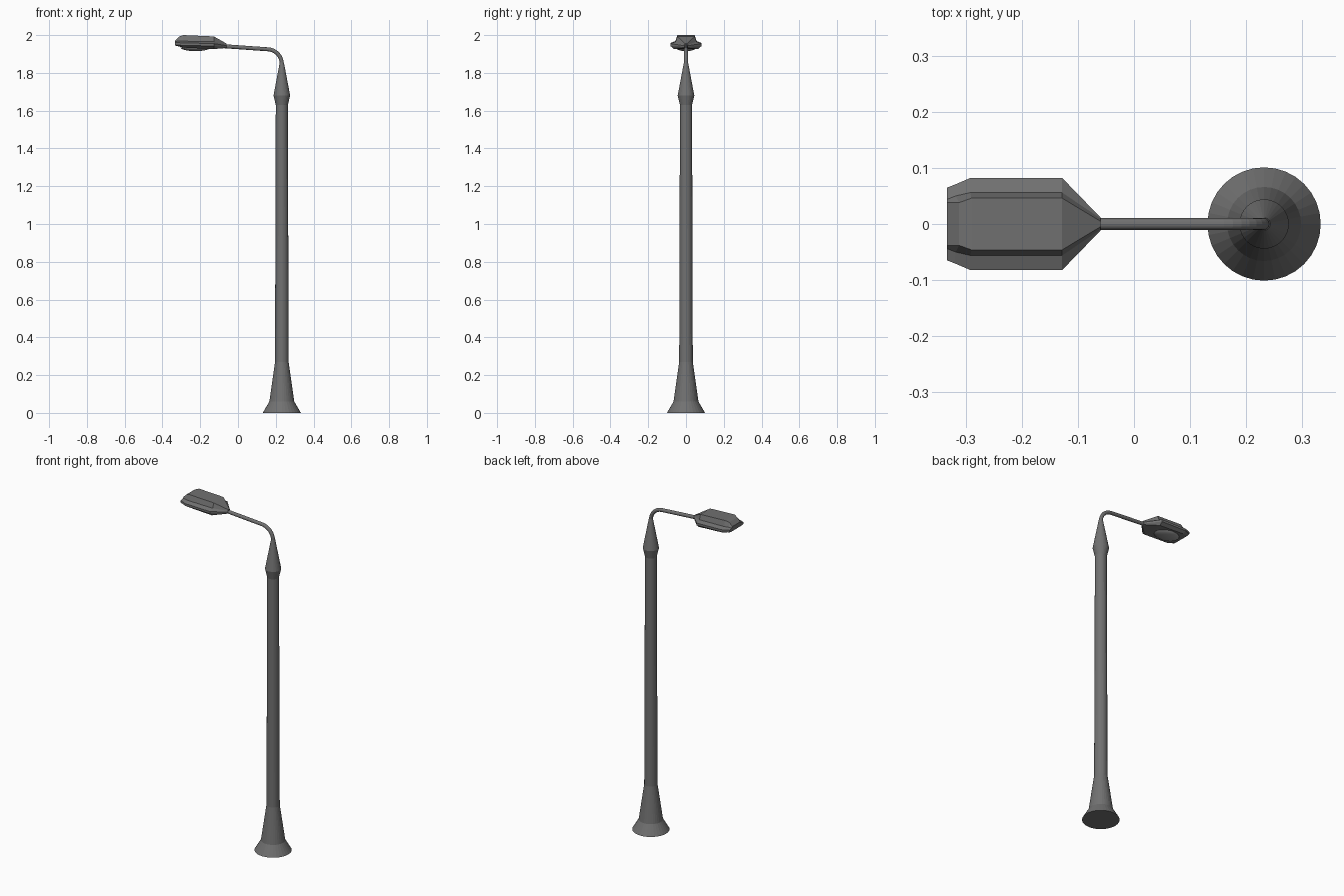
import bpy, bmesh, math
from mathutils import Vector

if "Cube" in bpy.data.objects:
    bpy.data.objects.remove(bpy.data.objects["Cube"])

POLE_X = 0.232


def material(name, value):
    mat = bpy.data.materials.new(name)
    mat.diffuse_color = (value, value, value, 1)
    mat.use_nodes = True
    mat.node_tree.nodes["Principled BSDF"].inputs["Base Color"].default_value = mat.diffuse_color
    return mat


dark = material("dark_metal", 0.165)
glass = material("lens_grey", 0.3)


def make_object(name, rings, mat):
    """Skin a list of equal-length closed rings, capping both ends."""
    bm = bmesh.new()
    loops = [[bm.verts.new(p) for p in ring] for ring in rings]
    n = len(loops[0])
    for a, b in zip(loops, loops[1:]):
        for i in range(n):
            j = (i + 1) % n
            bm.faces.new((a[i], a[j], b[j], b[i]))
    bm.faces.new(loops[0])
    bm.faces.new(loops[-1])
    bmesh.ops.recalc_face_normals(bm, faces=bm.faces)
    mesh = bpy.data.meshes.new(name)
    bm.to_mesh(mesh)
    bm.free()
    mesh.materials.append(mat)
    obj = bpy.data.objects.new(name, mesh)
    bpy.context.collection.objects.link(obj)
    return obj


def circle(radius, n):
    return [(radius * math.cos(2 * math.pi * i / n),
             radius * math.sin(2 * math.pi * i / n)) for i in range(n)]


# Pole: flared foot, shaft, collar and pointed cap
profile = [(0.101, 0), (0.066, 0.06), (0.036, 0.27), (0.032, 1.63),
           (0.044, 1.68), (0.011, 1.855)]
make_object("pole", [[(POLE_X + x, y, z) for x, y in circle(r, 32)]
                     for r, z in profile], dark)

# Arm: bent tube from the cap to the lamp head
bend_r, tilt = 0.078, math.radians(4)
path = [(POLE_X, 1.82, 0)]
for i in range(9):
    a = (math.pi / 2 - tilt) * i / 8
    path.append((POLE_X - bend_r + bend_r * math.cos(a),
                 1.847 + bend_r * math.sin(a), a))
path.append((-0.075, path[-1][1] + (path[-1][0] + 0.075) * math.tan(tilt), path[-1][2]))
rings = []
for px, pz, a in path:
    side = Vector((math.cos(a), 0, math.sin(a)))
    rings.append([Vector((px, 0, pz)) + side * u + Vector((0, v, 0))
                  for u, v in circle(0.0105, 16)])
make_object("arm", rings, dark)


# Lamp head: half sections (x, half width, z) from top to bottom, mirrored in y
def mirrored(half):
    return ([(x, w, z) for x, w, z in half]
            + [(x, -w, z) for x, w, z in reversed(half)])


tip = [(-0.333, w, z) for w, z in
       [(0.038, 1.972), (0.044, 1.966), (0.065, 1.960), (0.065, 1.948), (0.050, 1.945)]]
nose = [(-0.312, 0.038, 1.992), (-0.318, 0.050, 1.968), (-0.320, 0.070, 1.960),
        (-0.320, 0.070, 1.947), (-0.318, 0.054, 1.941)]
shoulder = [(-0.290, 0.046, 2.0), (-0.292, 0.056, 1.968), (-0.292, 0.082, 1.959),
            (-0.292, 0.082, 1.946), (-0.290, 0.064, 1.934)]
rear = [(-0.128, 0.046, 1.993), (-0.128, 0.056, 1.965), (-0.128, 0.082, 1.955),
        (-0.128, 0.082, 1.942), (-0.128, 0.064, 1.926)]
neck = [(-0.060, w, 1.943 + dz) for w, dz in
        [(0.005, 0.012), (0.010, 0.007), (0.012, 0.001), (0.010, -0.006), (0.005, -0.011)]]
make_object("lamp_head", [mirrored(s) for s in (tip, nose, shoulder, rear, neck)], dark)

# Lens: shallow dome under the head
steps = 6
rings = []
for i in range(steps + 1):
    a = math.radians(86) * i / steps
    rings.append([(-0.225 + 0.08 * x * math.cos(a), 0.054 * y * math.cos(a),
                   1.935 - 0.020 * math.sin(a)) for x, y in circle(1, 24)])
lens = make_object("lens", rings, glass)
for poly in lens.data.polygons:
    poly.use_smooth = True
